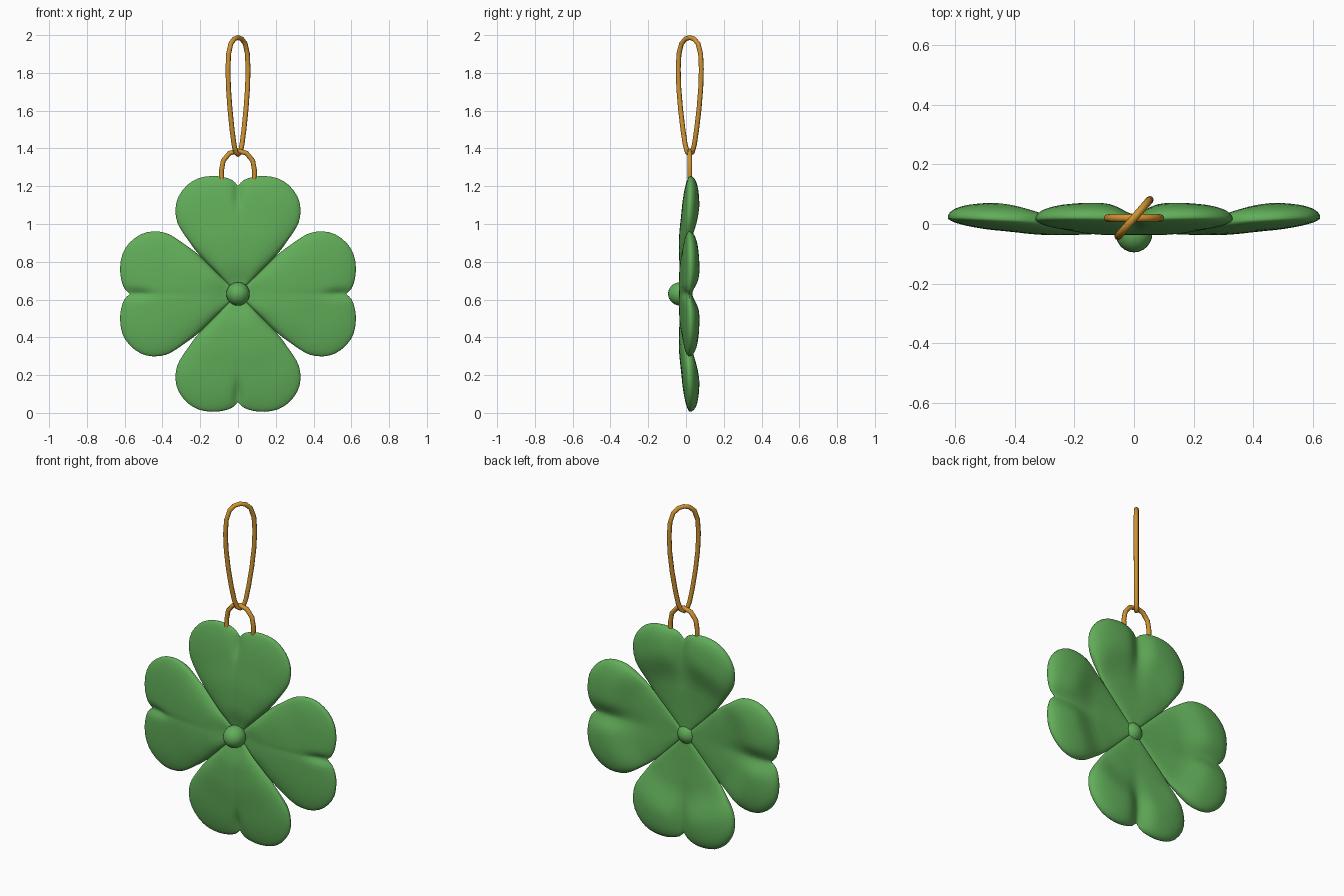
import bpy, bmesh, math
from mathutils import Vector

if "Cube" in bpy.data.objects:
    bpy.data.objects.remove(bpy.data.objects["Cube"])

CZ = 0.63  # height of the clover centre


def material(name, rgb):
    m = bpy.data.materials.new(name)
    m.diffuse_color = (*rgb, 1)
    m.use_nodes = True
    m.node_tree.nodes["Principled BSDF"].inputs["Base Color"].default_value = m.diffuse_color
    return m


GREEN = material("green", (0.12, 0.42, 0.10))
GOLD = material("gold", (0.62, 0.29, 0.03))


def lerp(knots, x):
    for (a, u), (b, v) in zip(knots, knots[1:]):
        if x <= b:
            k = (x - a) / (b - a)
            k = k * k * (3 - 2 * k)
            return u + (v - u) * k
    return knots[-1][1]


def smooth_path(pts, steps):
    """Catmull-Rom through 2D points."""
    p = [Vector(q) for q in pts]
    p = [2 * p[0] - p[1]] + p + [2 * p[-1] - p[-2]]
    out = []
    for i in range(1, len(p) - 2):
        a, b, c, d = p[i - 1:i + 3]
        for j in range(steps):
            t = j / steps
            out.append(0.5 * (2 * b + (c - a) * t + (2 * a - 5 * b + 4 * c - d) * t * t
                              + (3 * b - a - 3 * c + d) * t ** 3))
    return out + [p[-2]]


# Half outline of one heart leaf: (sideways, outward), notch to inner corner
HALF = [(0, .572), (.03, .602), (.08, .619), (.14, .624), (.21, .612), (.27, .575), (.315, .515),
        (.331, .45), (.322, .38), (.292, .325), (.26, .279), (.235, .243), (.2, .2)]
half = [(math.atan2(v.x, v.y), v.length) for v in smooth_path(HALF, 2)]
leaf = [(-a, r) for a, r in reversed(half[1:])] + half[:-1]

BACK = [(0, .008), (.15, .014), (.3, .022), (.5, .066), (.7, .07)]
FRONT = [(0, .004), (.04, .008), (.17, .038), (.3, .042), (.45, .036), (.7, .03)]


def depth(phi, rad, f, side):
    """y of the leaf surface; side +1 is the back, -1 the front."""
    t = min(1, abs(phi) / (math.pi / 4))
    s, r = rad * math.sin(phi), rad * math.cos(phi)
    puff = math.sqrt(max(0, 1 - f ** 6)) * math.sqrt(max(0, 1 - t ** 4))
    if side > 0:
        crease = 1 - lerp([(0, 0), (.15, 0), (.5, .6), (.7, .7)], r) * math.exp(-(s / .055) ** 2)
        h = lerp(BACK, rad) * crease
    else:
        crease = 1 - lerp([(0, 0), (.42, .05), (.56, .9), (.7, .9)], r) * math.exp(-(s / .022) ** 2)
        h = -lerp(FRONT, rad) * crease
    return .02 * (rad / .62) ** 2 + h * puff


# Four-leaf clover as one closed skin: front and back polar sheets sharing a rim
N = 20
spokes = [(q * math.pi / 2, a, R) for q in range(4) for a, R in leaf]
bm = bmesh.new()
rim = None
for side in (-1, 1):
    centre = bm.verts.new((0, depth(0, 0, 0, side), CZ))
    rings = []
    for i in range(1, N + 1):
        if i == N and rim:
            rings.append(rim)
            continue
        f = math.sin(math.pi / 2 * i / N)
        rings.append([bm.verts.new((f * R * math.sin(q + a), depth(a, f * R, f, side),
                                    CZ + f * R * math.cos(q + a))) for q, a, R in spokes])
    rim = rings[-1]
    n = len(spokes)
    for k in range(n):
        m = (k + 1) % n
        bm.faces.new((centre, rings[0][k], rings[0][m]))
        for lo, hi in zip(rings, rings[1:]):
            bm.faces.new((lo[k], hi[k], hi[m], lo[m]))
bmesh.ops.recalc_face_normals(bm, faces=bm.faces)
mesh = bpy.data.meshes.new("clover_leaves")
bm.to_mesh(mesh)
bm.free()
mesh.materials.append(GREEN)
mesh.shade_smooth()
bpy.context.collection.objects.link(bpy.data.objects.new("clover_leaves", mesh))

# Centre bead, showing on both faces
bpy.ops.mesh.primitive_uv_sphere_add(segments=24, ring_count=14, radius=.062, location=(0, -.03, CZ))
bead = bpy.context.object
bead.name = "centre_bead"
bead.scale.y = 1.05
bead.data.materials.append(GREEN)
bpy.ops.object.shade_smooth()


def wire(name, right_half, angle, radius):
    """Closed wire from a half profile (u, z), mirrored, in a vertical plane turned by angle."""
    pts = right_half + [(-u, z) for u, z in right_half[-2:0:-1]]
    cu = bpy.data.curves.new(name, 'CURVE')
    cu.dimensions = '3D'
    cu.bevel_depth = radius
    cu.bevel_resolution = 2
    sp = cu.splines.new('POLY')
    sp.points.add(len(pts) - 1)
    for p, (u, z) in zip(sp.points, pts):
        p.co = (u * math.cos(angle), .02 + u * math.sin(angle), z, 1)
    sp.use_cyclic_u = True
    sp.use_smooth = True
    cu.materials.append(GOLD)
    bpy.context.collection.objects.link(bpy.data.objects.new(name, cu))


# Small ring sunk into the top leaf
wire("ring", [(0, 1.387), (.045, 1.375), (.078, 1.335), (.088, 1.28), (.086, 1.22),
              (.06, 1.15), (0, 1.12)], 0, .013)
# Long hanging loop, turned about the vertical
wire("hanging_loop", [(0, 1.987), (.03, 1.98), (.058, 1.955), (.076, 1.9), (.081, 1.82), (.077, 1.72),
                      (.065, 1.61), (.048, 1.5), (.032, 1.42), (.018, 1.38), (0, 1.368)],
     math.radians(49), .013)
